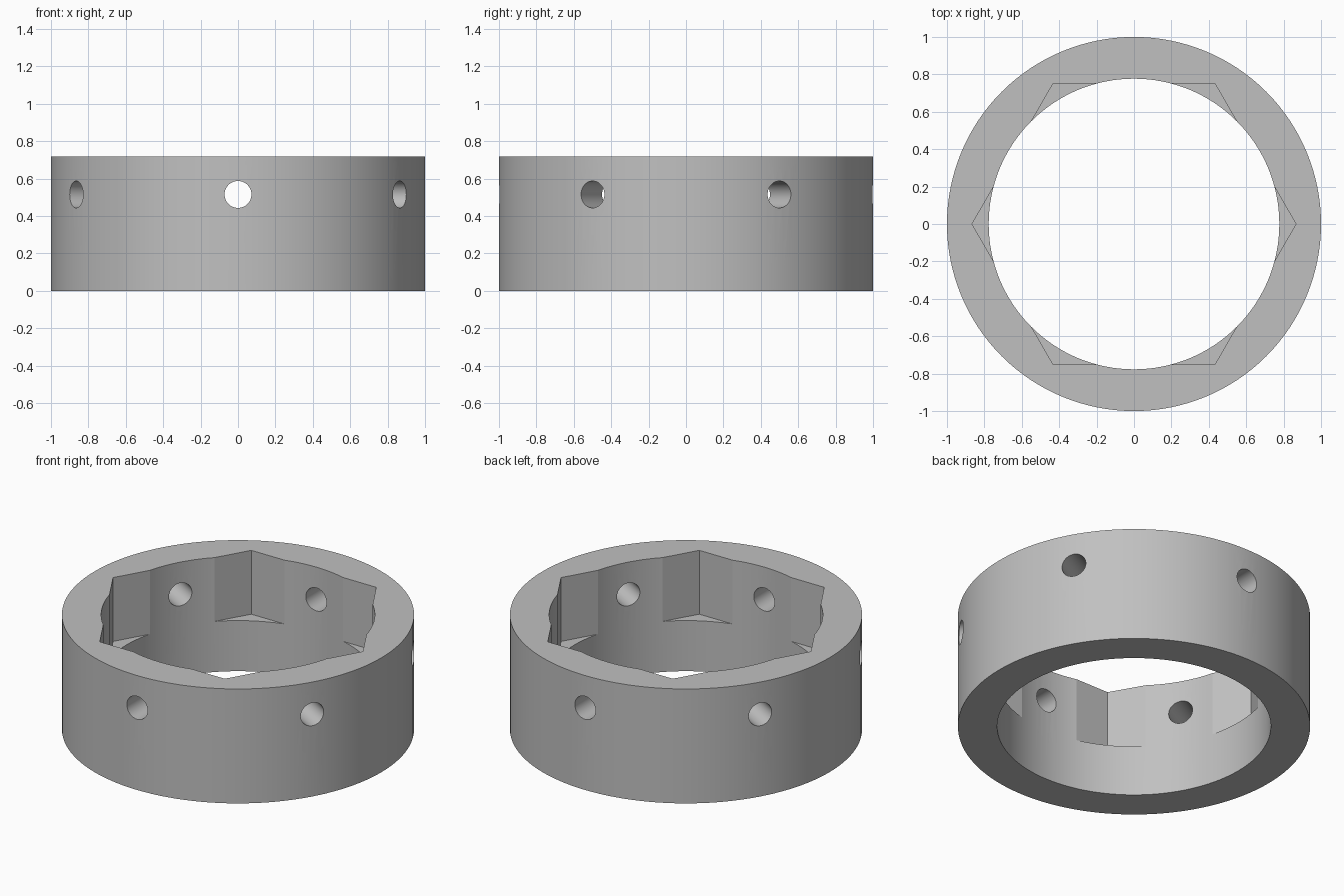
import bpy
from math import pi, radians

OUTER, INNER, HEIGHT = 1.0, 0.777, 0.717
HEX_RADIUS, HEX_DEPTH = 0.866, 0.40
HOLE_RADIUS, HOLE_Z = 0.072, 0.515

default = bpy.data.objects.get("Cube")
if default:
    bpy.data.objects.remove(default, do_unlink=True)

# Single grey material
grey = bpy.data.materials.new("plain grey")
grey.use_nodes = True
colour = (0.53, 0.53, 0.53, 1)
grey.diffuse_color = colour
grey.node_tree.nodes["Principled BSDF"].inputs["Base Color"].default_value = colour


def cylinder(name, sides, radius, depth, z, rotation=(0, 0, 0)):
    bpy.ops.mesh.primitive_cylinder_add(
        vertices=sides, radius=radius, depth=depth,
        location=(0, 0, z), rotation=rotation)
    obj = bpy.context.object
    obj.name = name
    obj.data.materials.append(grey)
    return obj


def cut(target, cutter):
    bpy.context.view_layer.objects.active = target
    mod = target.modifiers.new("cut", "BOOLEAN")
    mod.operation = "DIFFERENCE"
    mod.solver = "EXACT"
    mod.object = cutter
    bpy.ops.object.modifier_apply(modifier=mod.name)
    bpy.data.objects.remove(cutter, do_unlink=True)


# Ring body with a round bore
ring = cylinder("ring_body", 128, OUTER, HEIGHT, HEIGHT / 2)
cut(ring, cylinder("bore_cutter", 128, INNER, HEIGHT * 2, HEIGHT / 2))

# Hexagonal pocket open at the top, corners on the x axis
cut(ring, cylinder("hex_cutter", 6, HEX_RADIUS, HEX_DEPTH * 2, HEIGHT,
                   (0, 0, pi / 6)))

# Radial screw holes through each pocket flat
for i in range(3):
    cut(ring, cylinder("hole_cutter", 48, HOLE_RADIUS, 2.4, HOLE_Z,
                       (pi / 2, 0, i * pi / 3)))

# Smooth curves, crisp edges
bpy.ops.object.select_all(action="DESELECT")
ring.select_set(True)
bpy.context.view_layer.objects.active = ring
bpy.ops.object.shade_smooth_by_angle(angle=radians(10))
